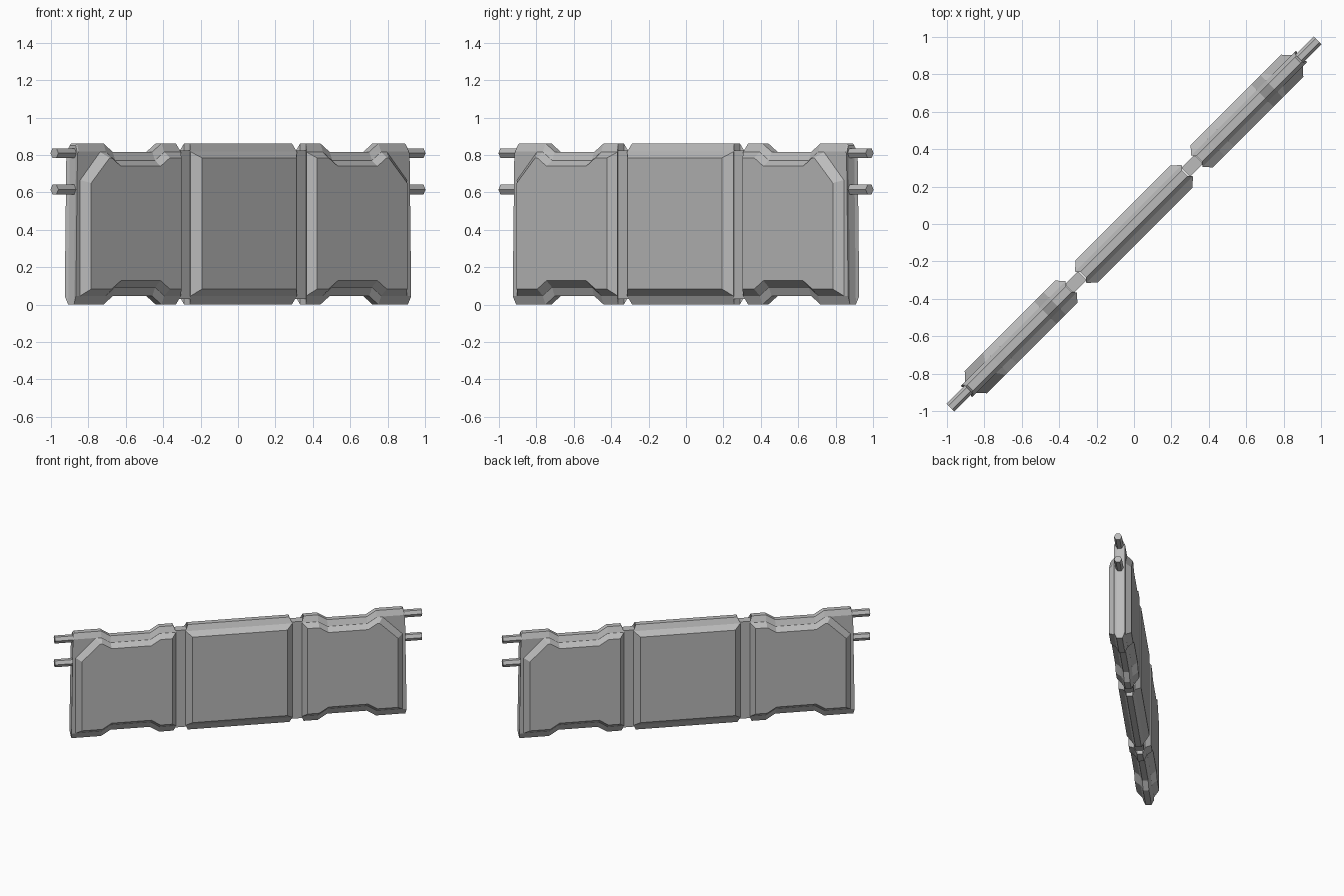
import bpy
import math
from mathutils import Matrix

cube = bpy.data.objects.get("Cube")
if cube:
    bpy.data.objects.remove(cube, do_unlink=True)

grey = bpy.data.materials.new("plain_grey")
grey.use_nodes = True
GREY = (0.5, 0.5, 0.5, 1)
grey.diffuse_color = GREY
grey.node_tree.nodes["Principled BSDF"].inputs["Base Color"].default_value = GREY

# The barrier is laid out along its own length, then turned onto the diagonal
TURN = Matrix.Rotation(math.radians(45), 4, 'Z')
CORE, EDGE, FACE = 0.022, 0.042, 0.085   # half thicknesses of crest, slab, raised panel


def loft(name, rings, side=1):
    """Join matching (length, height) outlines at given depths; side mirrors the length."""
    n = len(rings[0][1])
    verts = [(side * u, y, z) for y, outline in rings for u, z in outline]
    faces = [tuple(range(n)), tuple(range(len(verts) - n, len(verts)))]
    for r in range(len(rings) - 1):
        for i in range(n):
            j = (i + 1) % n
            faces.append((r * n + i, r * n + j, (r + 1) * n + j, (r + 1) * n + i))
    mesh = bpy.data.meshes.new(name)
    mesh.from_pydata(verts, [], faces)
    mesh.materials.append(grey)
    obj = bpy.data.objects.new(name, mesh)
    bpy.context.collection.objects.link(obj)
    bpy.context.view_layer.objects.active = obj
    obj.select_set(True)
    bpy.ops.object.mode_set(mode='EDIT')
    bpy.ops.mesh.select_all(action='SELECT')
    bpy.ops.mesh.normals_make_consistent(inside=False)
    bpy.ops.object.mode_set(mode='OBJECT')
    obj.select_set(False)
    obj.matrix_world = TURN
    return obj


def slab(name, crest, rim, side=1):
    loft(name, [(-EDGE, rim), (-CORE, crest), (CORE, crest), (EDGE, rim)], side)


def raised(name, rim, face, side=1):
    for label, s in (("front", -1), ("back", 1)):
        loft(f"{name}_{label}", [(s * EDGE, rim), (s * FACE, face)], side)


def box(u, low, high):
    return [(-u, low), (u, low), (u, high), (-u, high)]


def notched(inner, outer, low, high, step, cut=None, lean=0.0):
    """Side panel outline with a shallow notch in the top and bottom edges."""
    a, b, c, d = 0.60, 0.67, 0.97, 1.04
    bottom = [(inner, low), (a, low), (b, low + step), (c, low + step), (d, low), (outer, low)]
    corner = [(outer - lean, high - 0.01), (outer - lean - 0.01, high)]
    if cut:
        corner = [(outer, high - cut[1]), (outer - cut[0], high)]
    top = [(d, high), (c, high - step), (b, high - step), (a, high), (inner, high)]
    return bottom + corner + top


# Centre panel
rim = box(0.403, 0.045, 0.818)
slab("centre_slab", box(0.385, 0, 0.862), rim)
raised("centre_panel", rim, box(0.358, 0.083, 0.785))

# Side panels, necks and end pegs
for side, label in ((1, "left"), (-1, "right")):
    slab(f"{label}_slab",
         notched(0.492, 1.262, 0, 0.862, 0.045, lean=0.012),
         notched(0.475, 1.268, 0.045, 0.818, 0.045, lean=0.012), side)
    raised(f"{label}_panel",
           notched(0.475, 1.235, 0.047, 0.816, 0.045, cut=(0.15, 0.15)),
           notched(0.512, 1.195, 0.083, 0.785, 0.045, cut=(0.14, 0.135)), side)
    neck = [(0.39, 0.03), (0.49, 0.03), (0.49, 0.825), (0.39, 0.825)]
    loft(f"{label}_neck", [(-0.034, neck), (0.034, neck)], side)
    for level, height in (("lower", 0.615), ("upper", 0.81)):
        bpy.ops.mesh.primitive_cylinder_add(vertices=6, radius=0.03, depth=0.186)
        peg = bpy.context.object
        peg.name = f"{label}_{level}_peg"
        peg.data.materials.append(grey)
        peg.matrix_world = (TURN @ Matrix.Translation((side * 1.295, 0, height))
                            @ Matrix.Rotation(math.pi / 2, 4, 'Y'))
